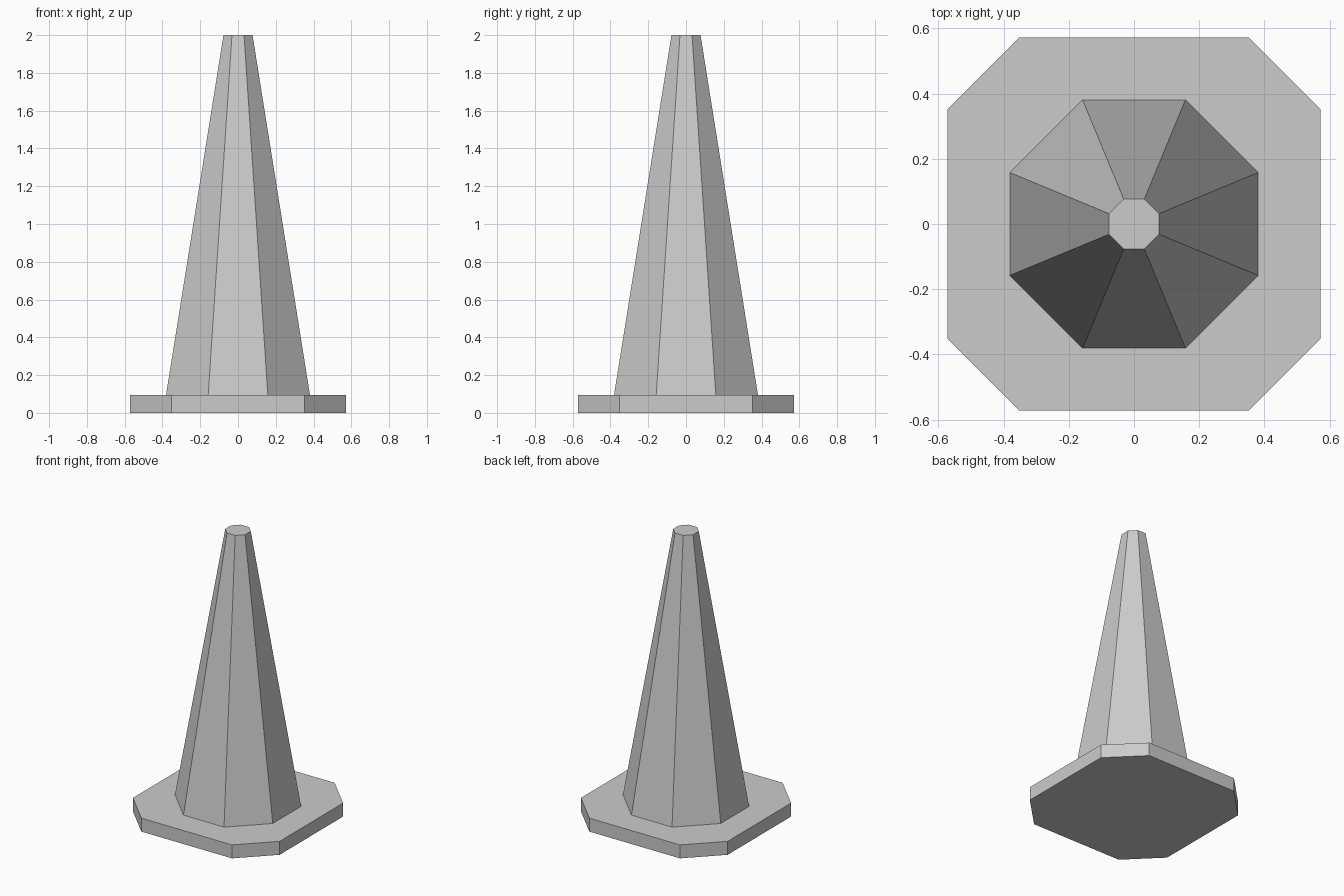
import bpy
import bmesh
import math

cube = bpy.data.objects.get("Cube")
if cube:
    bpy.data.objects.remove(cube, do_unlink=True)

# Single flat grey
GREY = (0.6, 0.6, 0.6, 1.0)
grey = bpy.data.materials.new("plain grey")
grey.use_nodes = True
grey.diffuse_color = GREY
grey.node_tree.nodes["Principled BSDF"].inputs["Base Color"].default_value = GREY

BASE_HEIGHT = 0.095
TOTAL_HEIGHT = 2.0


def add_object(name, bm):
    bmesh.ops.recalc_face_normals(bm, faces=bm.faces[:])
    mesh = bpy.data.meshes.new(name)
    bm.to_mesh(mesh)
    bm.free()
    mesh.materials.append(grey)
    obj = bpy.data.objects.new(name, mesh)
    bpy.context.collection.objects.link(obj)
    return obj


# Square base plate with chamfered corners
def make_base(half, flat):
    bm = bmesh.new()
    corners = []
    for sx, sy in ((1, 1), (-1, 1), (-1, -1), (1, -1)):
        pair = [(sx * half, sy * flat), (sx * flat, sy * half)]
        corners += pair if sx * sy > 0 else pair[::-1]
    bottom = bm.faces.new([bm.verts.new((x, y, 0)) for x, y in corners])
    extruded = bmesh.ops.extrude_face_region(bm, geom=[bottom], use_keep_orig=True)
    top_verts = [v for v in extruded["geom"] if isinstance(v, bmesh.types.BMVert)]
    bmesh.ops.translate(bm, verts=top_verts, vec=(0, 0, BASE_HEIGHT))
    return add_object("base_plate", bm)


# Eight-sided tapering body, flat side facing the front
def make_body(bottom_apothem, top_apothem, sides=8):
    bm = bmesh.new()
    to_radius = 1 / math.cos(math.pi / sides)
    height = TOTAL_HEIGHT - BASE_HEIGHT
    bmesh.ops.create_cone(bm, cap_ends=True, segments=sides,
                          radius1=bottom_apothem * to_radius,
                          radius2=top_apothem * to_radius, depth=height)
    # Put the corners half a step away from the axes
    first = bm.verts[:][0].co
    turn = math.pi / sides - math.atan2(first.y, first.x)
    c, s = math.cos(turn), math.sin(turn)
    for v in bm.verts:
        x, y, z = v.co
        v.co = (x * c - y * s, x * s + y * c, z + BASE_HEIGHT + height / 2)
    return add_object("cone_body", bm)


make_base(0.572, 0.353)
make_body(0.381, 0.077)
